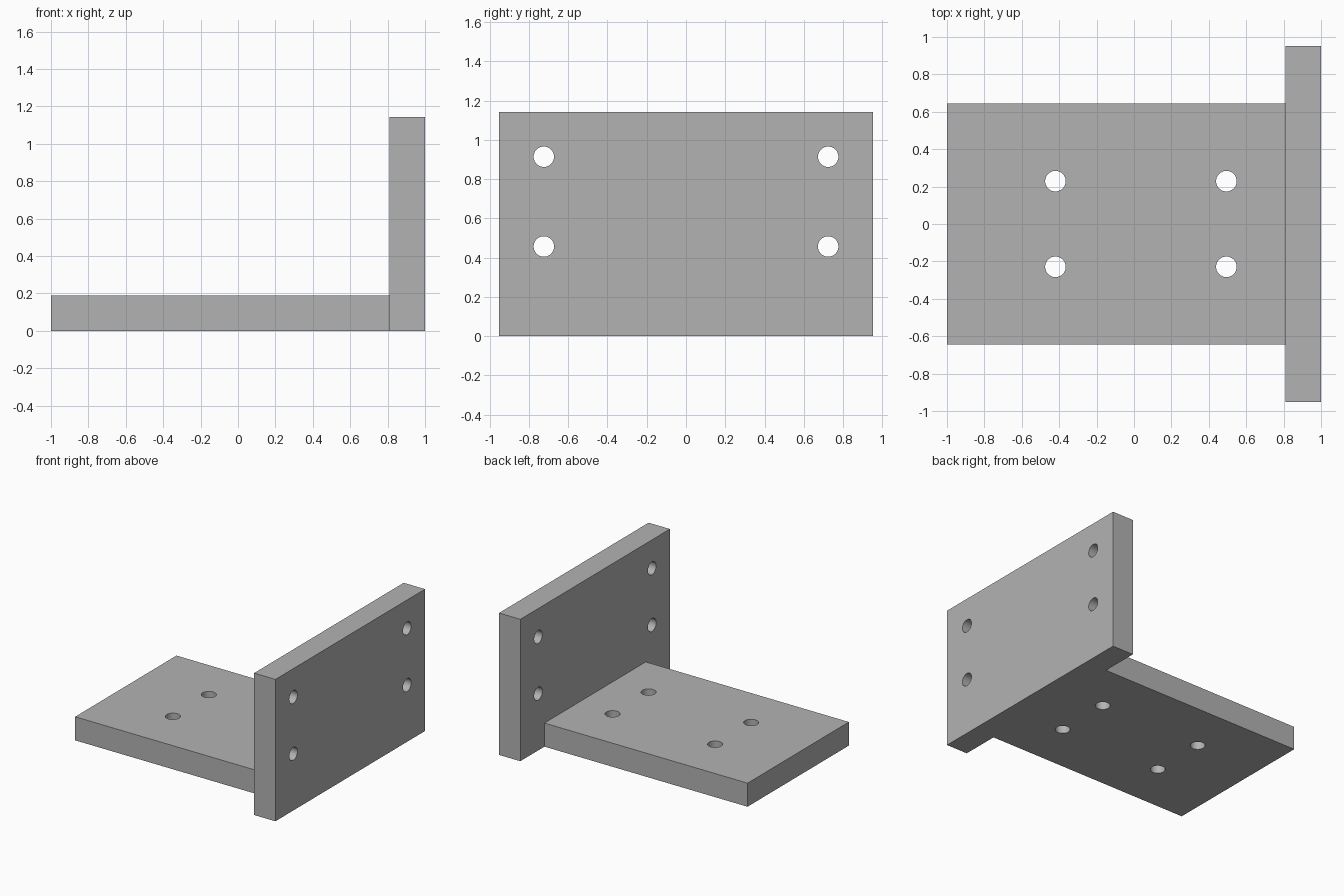
import bpy
from mathutils import Matrix, Vector
import bmesh
import math

cube = bpy.data.objects.get("Cube")
if cube:
    bpy.data.objects.remove(cube, do_unlink=True)

# Single grey metal
GREY = (0.45, 0.45, 0.45, 1.0)
metal = bpy.data.materials.new("grey_metal")
metal.use_nodes = True
metal.diffuse_color = GREY
metal.node_tree.nodes["Principled BSDF"].inputs["Base Color"].default_value = GREY


def add_object(name, bm):
    mesh = bpy.data.meshes.new(name)
    bm.to_mesh(mesh)
    bm.free()
    mesh.materials.append(metal)
    obj = bpy.data.objects.new(name, mesh)
    bpy.context.collection.objects.link(obj)
    return obj


def drilled_plate(name, low, high, axis, holes, radius):
    """Box between two corners, with round holes bored along an axis."""
    low, high = Vector(low), Vector(high)
    bm = bmesh.new()
    bmesh.ops.create_cube(bm, size=1, matrix=Matrix.Translation((low + high) / 2)
                          @ Matrix.Diagonal((*(high - low), 1)))
    plate = add_object(name, bm)

    # Bore cylinders
    turn = Matrix.Rotation(math.pi / 2, 4, "Y") if axis == "X" else Matrix()
    bm = bmesh.new()
    for centre in holes:
        bmesh.ops.create_cone(bm, cap_ends=True, segments=48, radius1=radius,
                              radius2=radius, depth=0.5,
                              matrix=Matrix.Translation(centre) @ turn)
    cutter = add_object(name + "_cutter", bm)
    cutter.hide_render = True

    cut = plate.modifiers.new("holes", "BOOLEAN")
    cut.operation = "DIFFERENCE"
    cut.solver = "EXACT"
    cut.object = cutter
    bpy.ops.object.select_all(action="DESELECT")
    plate.select_set(True)
    bpy.context.view_layer.objects.active = plate
    bpy.ops.object.modifier_apply(modifier=cut.name)
    bpy.data.objects.remove(cutter, do_unlink=True)
    bpy.ops.object.shade_smooth_by_angle(angle=math.radians(30))
    return plate


# Horizontal plate with four vertical bolt holes
drilled_plate("base_plate", (-1, -0.645, 0), (0.81, 0.645, 0.19), "Z",
              [(x, y, 0.095) for x in (-0.42, 0.494) for y in (-0.229, 0.229)], 0.055)

# Upright plate with four horizontal bolt holes
drilled_plate("upright_plate", (0.81, -0.952, 0), (1, 0.952, 1.143), "X",
              [(0.905, y, z) for y in (-0.724, 0.724) for z in (0.457, 0.914)], 0.052)
